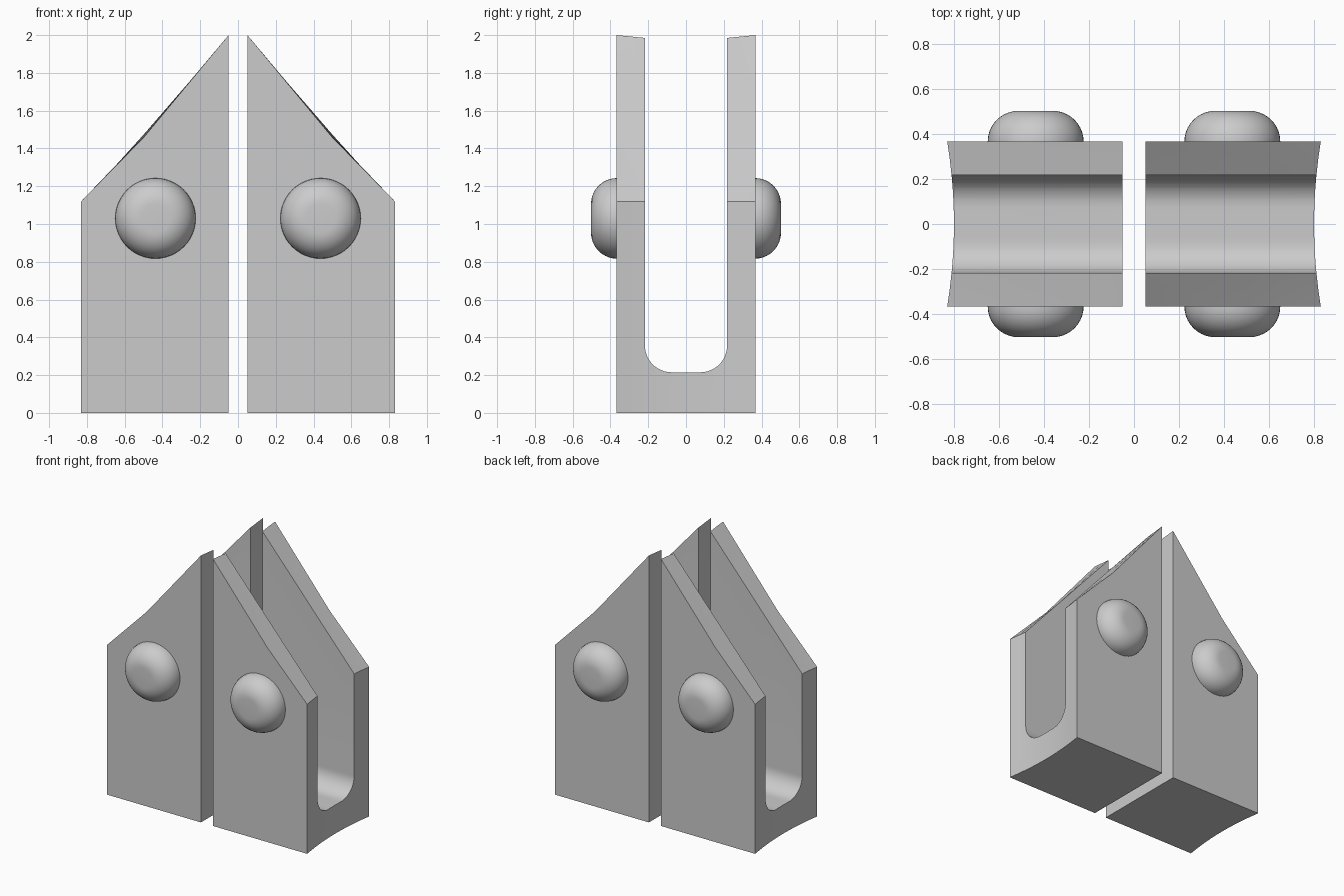
import bpy, bmesh, math

cube = bpy.data.objects.get("Cube")
if cube:
    bpy.data.objects.remove(cube, do_unlink=True)

HALF_DEPTH, SLOT, GAP = 0.367, 0.217, 0.05
FLOOR, FILLET = 0.215, 0.14

grey = bpy.data.materials.new("grey metal")
grey.use_nodes = True
colour = (0.6, 0.6, 0.6, 1)
grey.diffuse_color = colour
grey.node_tree.nodes["Principled BSDF"].inputs["Base Color"].default_value = colour


def make_object(name, bm):
    bmesh.ops.recalc_face_normals(bm, faces=bm.faces)
    mesh = bpy.data.meshes.new(name)
    bm.to_mesh(mesh)
    bm.free()
    mesh.materials.append(grey)
    obj = bpy.data.objects.new(name, mesh)
    bpy.context.collection.objects.link(obj)
    return obj


def loft(name, sections):
    """Skin a row of matching closed sections and cap both ends."""
    bm = bmesh.new()
    rings = [[bm.verts.new(p) for p in s] for s in sections]
    for a, b in zip(rings, rings[1:]):
        for i in range(len(a)):
            j = (i + 1) % len(a)
            bm.faces.new((a[i], a[j], b[j], b[i]))
    bm.faces.new(rings[0])
    bm.faces.new(rings[-1])
    return make_object(name, bm)


def select_only(obj):
    bpy.ops.object.select_all(action='DESELECT')
    obj.select_set(True)
    bpy.context.view_layer.objects.active = obj


def smooth(obj):
    select_only(obj)
    bpy.ops.object.shade_smooth_by_angle(angle=math.radians(30))


def block_section(y, side):
    """Front outline at depth y: hollowed outer side and dipped roof slope."""
    outer = 0.80 + 0.03 * (y / HALF_DEPTH) ** 2
    t = max(0, (abs(y) - SLOT) / (HALF_DEPTH - SLOT))
    peak = 1.985 + 0.015 * t
    mid_z = peak + (1.12 - peak) * (0.5 - GAP) / (outer - GAP) - 0.035 * t
    outline = [(GAP, 0), (outer, 0), (outer, 1.12), (0.5, mid_z), (GAP, peak)]
    return [(side * x, y, z) for x, z in outline]


# U-shaped cutter profile with rounded floor corners
half = [(SLOT, 2.3)]
for i in range(13):
    a = math.pi / 2 * i / 12
    half.append((SLOT - FILLET + FILLET * math.cos(a),
                 FLOOR + FILLET - FILLET * math.sin(a)))
profile = half + [(-y, z) for y, z in reversed(half)]
cutter = loft("slot_cutter", [[(x, y, z) for y, z in profile] for x in (-1.2, 1.2)])
cutter.hide_render = True

# Two slotted blocks
wall = [SLOT, (SLOT + HALF_DEPTH) / 2, HALF_DEPTH]
depths = [-y for y in reversed(wall)] + [SLOT * i / 4 for i in range(-3, 4)] + wall
for side, label in ((1, "left"), (-1, "right")):
    block = loft(label + "_block", [block_section(y, side) for y in depths])
    cut = block.modifiers.new("slot", 'BOOLEAN')
    cut.operation = 'DIFFERENCE'
    cut.solver = 'EXACT'
    cut.object = cutter
    select_only(block)
    bpy.ops.object.modifier_apply(modifier=cut.name)
    smooth(block)
bpy.data.objects.remove(cutter, do_unlink=True)


def rivet(name, x, facing):
    """Round-shouldered head with a small flat centre."""
    rings = [(0.213, 0.35)]
    for i in range(11):
        a = math.pi / 2 * i / 10
        rings.append((0.075 + 0.138 * math.cos(a), HALF_DEPTH + 0.136 * math.sin(a)))
    turn = [2 * math.pi * k / 48 for k in range(48)]
    smooth(loft(name, [[(x + r * math.cos(a), facing * y, 1.03 + r * math.sin(a))
                        for a in turn] for r, y in rings]))


# Rivet heads on both faces of each block
for side, label in ((1, "left"), (-1, "right")):
    for facing, end in ((-1, "front"), (1, "back")):
        rivet(f"{label}_{end}_rivet", side * 0.437, facing)
